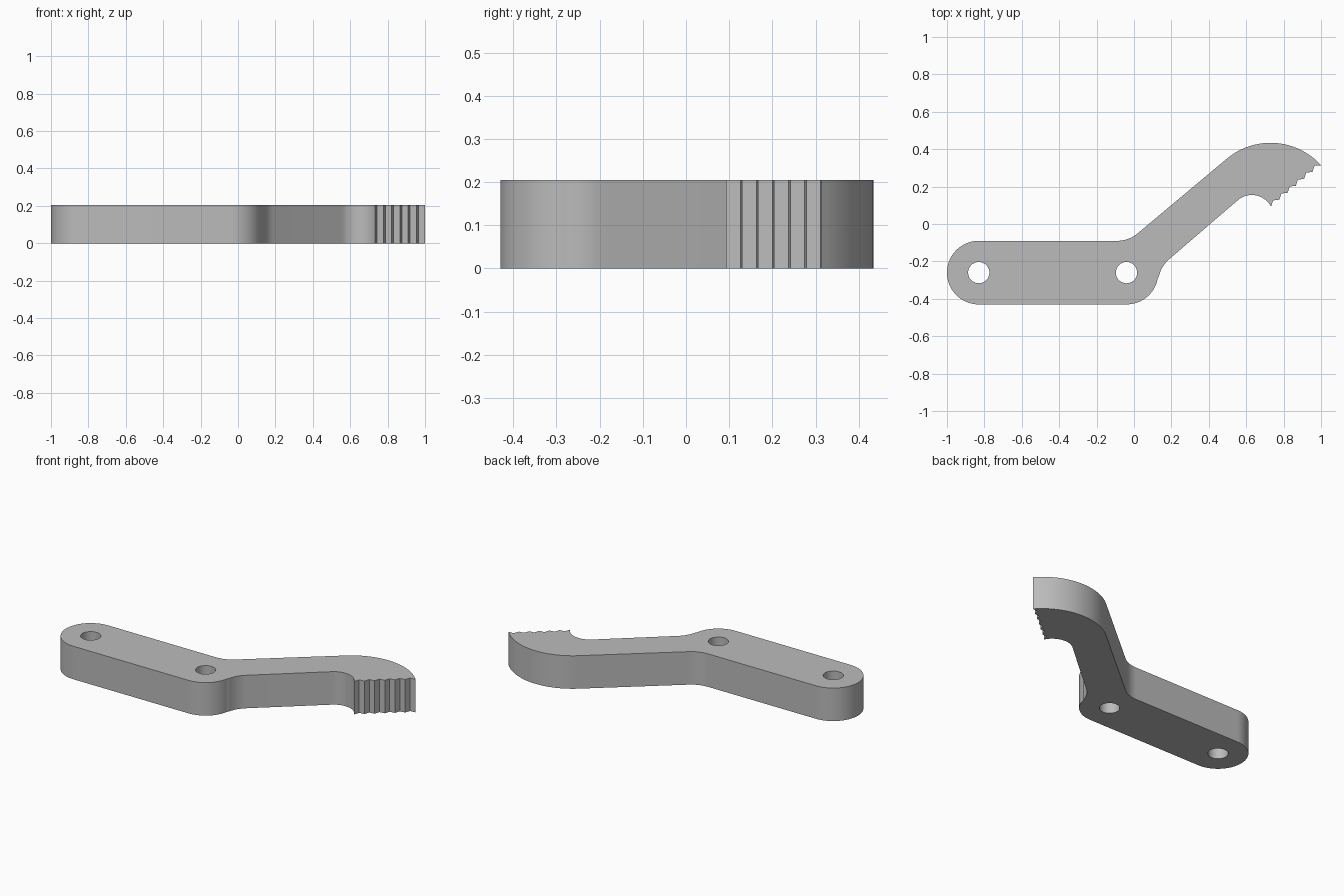
import bpy, bmesh
from math import sin, cos, radians

cube = bpy.data.objects.get("Cube")
if cube:
    bpy.data.objects.remove(cube, do_unlink=True)

HEIGHT = 0.205
PIVOTS = [(-0.83, -0.26), (-0.04, -0.26)]


def arc(cx, cy, r, start, end, steps):
    """Points along a circular arc, angles in degrees."""
    angles = [radians(start + (end - start) * i / steps) for i in range(steps + 1)]
    return [(cx + r * cos(a), cy + r * sin(a)) for a in angles]


# Outline, counter-clockwise: rounded bar, lower fillet, inner hook
outline = arc(*PIVOTS[0], 0.17, 90, 270, 40)
outline += arc(*PIVOTS[1], 0.17, -90, -9.5, 20)
outline += arc(0.299, -0.317, 0.17, 170.5, 130, 12)[1:]
outline += arc(0.63, 0.04, 0.115, 130, 30, 24)

# Six saw teeth along the jaw
for i in range(6):
    x, y = 0.733 + 0.0442 * i, 0.093 + 0.0371 * i
    outline += [(x, y), (x + 0.011, y + 0.033)]
outline.append((1.0, 0.315))

# Outer hook and upper fillet back to the bar
outline += arc(0.73, 0.07, 0.364, 42, 130, 32)
outline += arc(-0.09, 0.08, 0.17, -50, -90, 12)

# Fill the outline around the pivot holes and extrude it
bm = bmesh.new()
for loop in [outline] + [arc(x, y, 0.057, 0, 348.75, 31) for x, y in PIVOTS]:
    verts = [bm.verts.new((x, y, 0)) for x, y in loop]
    for a, b in zip(verts, verts[1:] + verts[:1]):
        bm.edges.new((a, b))
bmesh.ops.triangle_fill(bm, edges=bm.edges[:], use_beauty=True, normal=(0, 0, 1))
top = bmesh.ops.extrude_face_region(bm, geom=bm.faces[:], use_keep_orig=True)
bmesh.ops.translate(bm, vec=(0, 0, HEIGHT),
                    verts=[g for g in top["geom"] if isinstance(g, bmesh.types.BMVert)])
bmesh.ops.recalc_face_normals(bm, faces=bm.faces[:])

mesh = bpy.data.meshes.new("toothed_lever")
bm.to_mesh(mesh)
bm.free()
lever = bpy.data.objects.new("toothed_lever", mesh)
bpy.context.collection.objects.link(lever)

# Plain grey finish
grey = bpy.data.materials.new("plain_grey")
grey.use_nodes = True
color = (0.5, 0.5, 0.5, 1)
grey.diffuse_color = color
grey.node_tree.nodes["Principled BSDF"].inputs["Base Color"].default_value = color
mesh.materials.append(grey)

# Smooth the rounded walls, keep the rims and teeth sharp
bpy.context.view_layer.objects.active = lever
lever.select_set(True)
bpy.ops.object.shade_smooth_by_angle(angle=radians(30))
